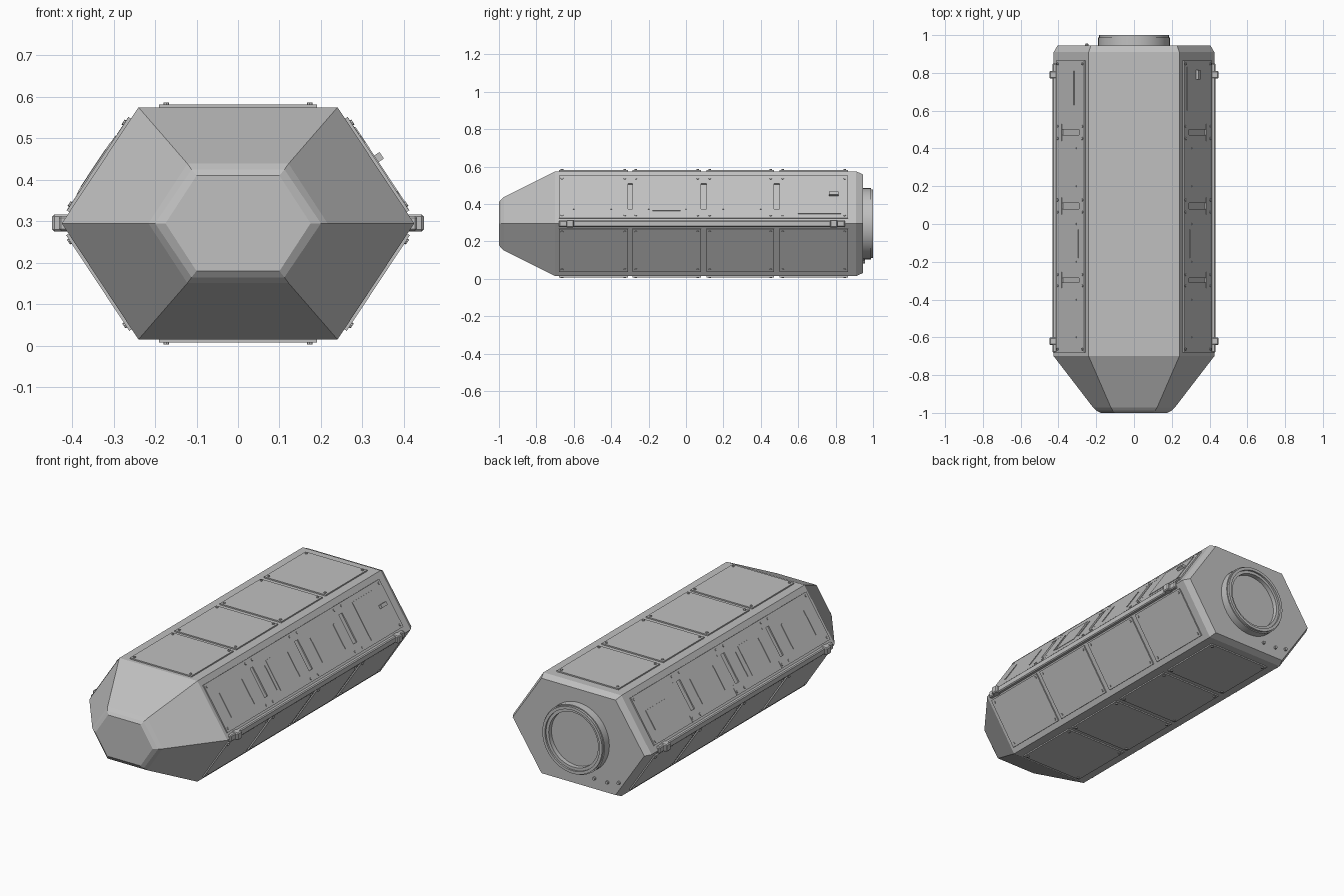
import bpy, bmesh, math
from mathutils import Vector, Matrix

if "Cube" in bpy.data.objects:
    bpy.data.objects.remove(bpy.data.objects["Cube"])

grey = bpy.data.materials.new("hull_grey")
grey.diffuse_color = (0.53, 0.53, 0.53, 1)
grey.use_nodes = True
grey.node_tree.nodes["Principled BSDF"].inputs["Base Color"].default_value = grey.diffuse_color
CZ = 0.295


def finish(name, bm):
    bmesh.ops.recalc_face_normals(bm, faces=bm.faces)
    me = bpy.data.meshes.new(name)
    bm.to_mesh(me)
    bm.free()
    ob = bpy.data.objects.new(name, me)
    me.materials.append(grey)
    bpy.context.collection.objects.link(ob)
    return ob


def face_frame(p0, p1):
    """Frame lying on a hull side: u from p0 to p1, y along the hull, n outward."""
    a, b = Vector((p0[0], 0, p0[1])), Vector((p1[0], 0, p1[1]))
    u = (b - a).normalized()
    n = Vector((-u.z, 0, u.x))
    mid = (a + b) / 2
    if n.dot(mid - Vector((0, 0, CZ))) < 0:
        n = -n
    m = Matrix((u, Vector((0, 1, 0)), n)).transposed().to_4x4()
    m.translation = mid
    return m


def box(bm, m, u0, u1, y0, y1, h0, h1):
    vs = bmesh.ops.create_cube(bm, size=1)["verts"]
    for v in vs:
        v.co = m @ Vector(((u0 + u1) / 2 + v.co.x * (u1 - u0),
                           (y0 + y1) / 2 + v.co.y * (y1 - y0),
                           (h0 + h1) / 2 + v.co.z * (h1 - h0)))


def bolt(bm, m, u, y, h, r=0.007):
    bmesh.ops.create_cone(bm, cap_ends=True, segments=8, radius1=r, radius2=r, depth=0.008,
                          matrix=m @ Matrix.Translation((u, y, h)))


# Hull: hexagonal rings lofted from nose to tail
rings = [(-1.0, 0.10, 0.175, 0.115), (-0.988, 0.112, 0.20, 0.13), (-0.972, 0.122, 0.216, 0.144),
         (-0.70, 0.24, 0.425, 0.28), (0.91, 0.24, 0.425, 0.28), (0.945, 0.228, 0.405, 0.264)]
bm = bmesh.new()
loops = []
for y, a, b, h in rings:
    pts = [(a, h), (b, 0), (a, -h), (-a, -h), (-b, 0), (-a, h)]
    loops.append([bm.verts.new((x, y, CZ + z)) for x, z in pts])
for p, q in zip(loops, loops[1:]):
    for i in range(6):
        j = (i + 1) % 6
        bm.faces.new((p[i], p[j], q[j], q[i]))
bm.faces.new(loops[0])
bm.faces.new(loops[-1])
finish("hull", bm)

# Docking ring: stepped profile turned around the y axis
profile = [(0.19, 0.93), (0.19, 0.988), (0.184, 0.988), (0.184, 1.0), (0.168, 1.0),
           (0.168, 0.99), (0.152, 0.99), (0.152, 0.965), (0.0, 0.965)]
bm = bmesh.new()
vs = [bm.verts.new((r, y, CZ)) for r, y in profile]
es = [bm.edges.new(e) for e in zip(vs, vs[1:])]
bmesh.ops.spin(bm, geom=vs + es, cent=(0, 0, CZ), axis=(0, 1, 0), angle=math.tau, steps=48)
bmesh.ops.remove_doubles(bm, verts=bm.verts, dist=1e-4)
ring = finish("docking_ring", bm)
bpy.context.view_layer.objects.active = ring
ring.select_set(True)
bpy.ops.object.shade_smooth_by_angle(angle=math.radians(35))
ring.select_set(False)

spans = [(-0.68, -0.31), (-0.285, 0.08), (0.11, 0.47), (0.50, 0.865)]


def panels(name, m, half):
    bm = bmesh.new()
    for y0, y1 in spans:
        box(bm, m, -half, half, y0, y1, -0.005, 0.007)
        for u in (-half + 0.017, half - 0.017):
            for y in (y0 + 0.017, y1 - 0.017):
                bolt(bm, m, u, y, 0.0075)
    return bm


# Roof and belly panels
finish("roof_panels", panels("", face_frame((-0.24, 0.575), (0.24, 0.575)), 0.19))
finish("belly_panels", panels("", face_frame((-0.24, 0.015), (0.24, 0.015)), 0.19))

for s, side in ((1, "right"), (-1, "left")):
    # Lower side panels
    low = face_frame((s * 0.425, CZ), (s * 0.24, 0.015))
    finish(side + "_lower_panels", panels("", low, 0.138))

    # Upper side panels with joining tabs, ribs and small cover plates
    up = face_frame((s * 0.425, CZ), (s * 0.24, 0.575))
    bm = panels("", up, 0.135)
    for i, (p, q) in enumerate(zip(spans, spans[1:])):
        box(bm, up, 0.085, 0.135, p[1] - 0.03, q[0] + 0.03, -0.005, 0.0075)
        box(bm, up, -0.135, -0.08, p[1] - 0.03, q[0] + 0.03, -0.005, 0.0075)
    for i in range(6):
        y = -0.6 + 0.2 * i
        box(bm, up, -0.08, 0.06, y - 0.004, y + 0.004, 0.0, 0.010)
    box(bm, up, -0.09, 0.08, -0.18, -0.03, 0.0, 0.009)
    finish(side + "_upper_panels", bm)

    # Hatch (large with handle on the right, small on the left)
    bm = bmesh.new()
    if s > 0:
        box(bm, up, -0.11, 0.105, 0.60, 0.83, 0.0, 0.010)
        box(bm, up, 0.003, 0.022, 0.765, 0.815, 0.0, 0.025)
    else:
        box(bm, up, -0.07, 0.04, 0.63, 0.81, 0.0, 0.011)
    finish(side + "_hatch", bm)

    # Side rail with end brackets
    bm = bmesh.new()
    I = Matrix.Identity(4)
    x0, x1 = sorted((s * 0.39, s * 0.432))
    box(bm, I, x0, x1, -0.68, 0.85, 0.277, 0.313)
    x0, x1 = sorted((s * 0.40, s * 0.448))
    for y in (-0.62, 0.79):
        box(bm, I, x0, x1, y - 0.02, y + 0.02, 0.275, 0.316)
    rail = finish(side + "_rail", bm)
    bev = rail.modifiers.new("bevel", "BEVEL")
    bev.width = 0.005
    bev.segments = 1

# Small studs on the tail face
bm = bmesh.new()
back = Matrix.Translation((0, 0.947, 0)) @ Matrix.Rotation(math.radians(-90), 4, 'X')
for x, z in ((-0.10, 0.09), (-0.18, 0.09), (-0.25, 0.105)):
    bmesh.ops.create_cone(bm, cap_ends=True, segments=10, radius1=0.01, radius2=0.008, depth=0.018,
                          matrix=Matrix.Translation((x, 0.947, z)) @ Matrix.Rotation(math.radians(-90), 4, 'X'))
finish("tail_studs", bm)
